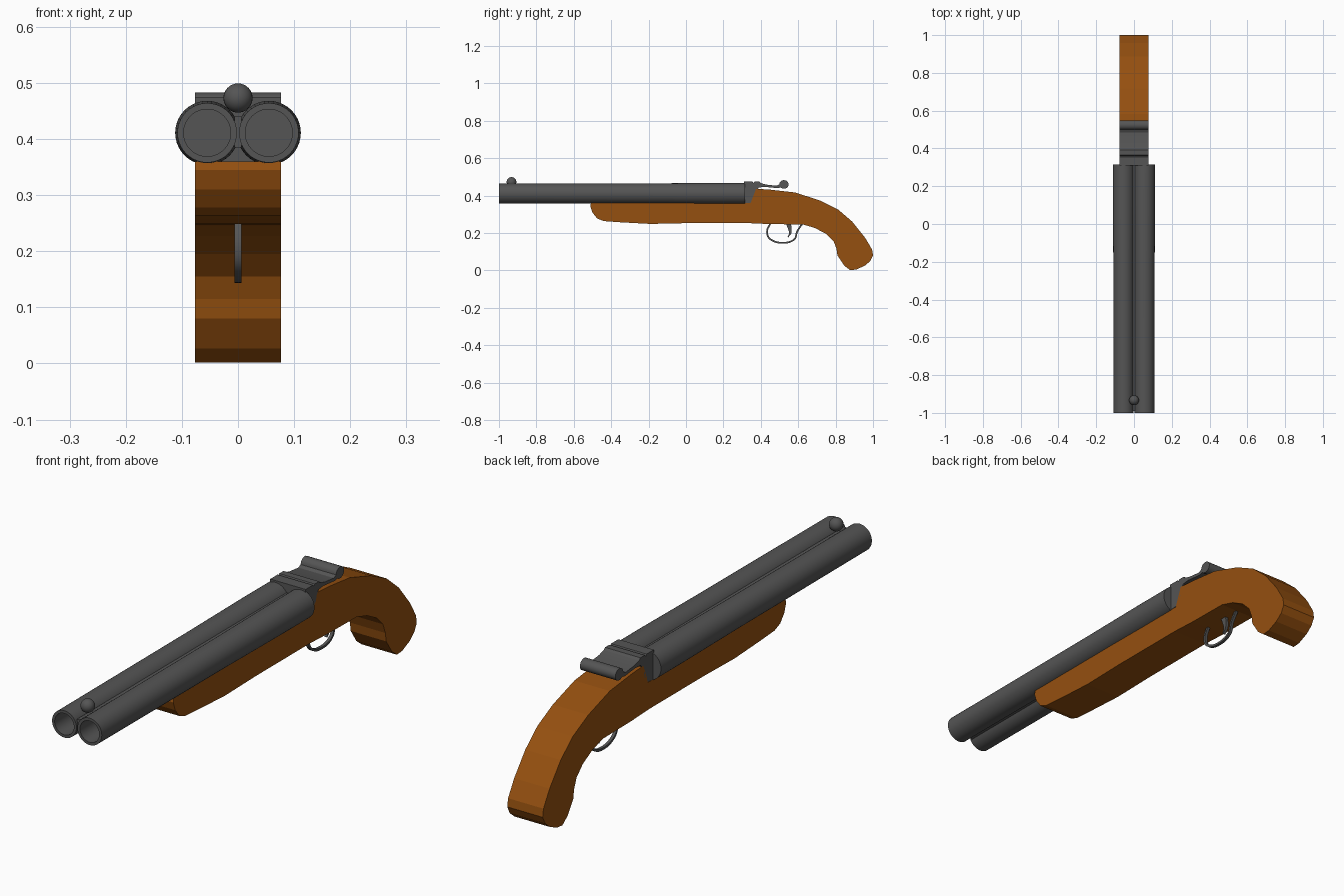
import bpy, bmesh, math
from mathutils import Vector

if "Cube" in bpy.data.objects:
    bpy.data.objects.remove(bpy.data.objects["Cube"])


def material(name, color):
    m = bpy.data.materials.new(name)
    m.diffuse_color = (*color, 1)
    m.use_nodes = True
    m.node_tree.nodes["Principled BSDF"].inputs["Base Color"].default_value = m.diffuse_color
    return m


WOOD = material("wood", (0.30, 0.08, 0.005))
STEEL = material("steel", (0.09, 0.09, 0.09))


def finish(name, bm, mat, smooth=None):
    bmesh.ops.recalc_face_normals(bm, faces=bm.faces)
    me = bpy.data.meshes.new(name)
    bm.to_mesh(me)
    bm.free()
    me.materials.append(mat)
    ob = bpy.data.objects.new(name, me)
    bpy.context.collection.objects.link(ob)
    if smooth:
        bpy.ops.object.select_all(action='DESELECT')
        ob.select_set(True)
        bpy.context.view_layer.objects.active = ob
        bpy.ops.object.shade_smooth_by_angle(angle=math.radians(smooth))
    return ob


def prism(name, profile, half_width, mat, smooth=None):
    """Extrude a (y, z) side profile across x."""
    bm = bmesh.new()
    face = bm.faces.new([bm.verts.new((-half_width, y, z)) for y, z in profile])
    out = bmesh.ops.extrude_face_region(bm, geom=[face])
    verts = [v for v in out["geom"] if isinstance(v, bmesh.types.BMVert)]
    bmesh.ops.translate(bm, verts=verts, vec=(2 * half_width, 0, 0))
    return finish(name, bm, mat, smooth)


def smooth_path(pts, steps=4):
    """Catmull-Rom through the points."""
    p = [Vector(q) for q in pts]
    p = [2 * p[0] - p[1]] + p + [2 * p[-1] - p[-2]]
    out = []
    for a, b, c, d in zip(p, p[1:], p[2:], p[3:]):
        for i in range(steps):
            t = i / steps
            out.append(0.5 * (2 * b + (c - a) * t + (2 * a - 5 * b + 4 * c - d) * t * t
                              + (3 * b - a - 3 * c + d) * t ** 3))
    return out + [p[-2]]


def ribbon(name, pts, thick, half_width):
    """Thin bent strip; thick = (start, end) half thickness."""
    path = smooth_path(pts)
    left, right = [], []
    for i, q in enumerate(path):
        t = (path[min(i + 1, len(path) - 1)] - path[max(i - 1, 0)]).normalized()
        w = thick[0] + (thick[1] - thick[0]) * i / (len(path) - 1)
        n = Vector((-t.y, t.x)) * w
        left.append(q + n)
        right.append(q - n)
    prism(name, left + right[::-1], half_width, STEEL, 40)


# Wooden stock: fore-end, wrist and curved pistol grip
prism("stock", [
    (-0.508, 0.36), (-0.512, 0.345), (-0.50, 0.31), (-0.475, 0.278), (-0.44, 0.264),
    (-0.34, 0.257), (-0.19, 0.249), (0.0, 0.253), (0.34, 0.253), (0.45, 0.248),
    (0.626, 0.246), (0.69, 0.227), (0.75, 0.195), (0.79, 0.155), (0.805, 0.115),
    (0.81, 0.08), (0.845, 0.027), (0.877, 0.002), (0.91, 0.005), (0.955, 0.025),
    (0.985, 0.05), (1.0, 0.08), (0.995, 0.112), (0.957, 0.176), (0.888, 0.262),
    (0.813, 0.326), (0.717, 0.374), (0.583, 0.417), (0.45, 0.432), (0.375, 0.437),
    (0.345, 0.36)], 0.077, WOOD)


# Pair of hollow barrels, slightly tapered towards the muzzle
def barrel(name, x):
    bm = bmesh.new()
    n = 40
    section = [(0.042, 0.28), (0.042, -1.0), (0.053, -1.0), (0.0545, -0.2),
               (0.057, 0.15), (0.057, 0.315)]
    rings = [[bm.verts.new((x + r * math.cos(2 * math.pi * i / n), y,
                            0.411 + r * math.sin(2 * math.pi * i / n)))
              for i in range(n)] for r, y in section]
    for a, b in zip(rings, rings[1:]):
        for i in range(n):
            bm.faces.new((a[i], a[(i + 1) % n], b[(i + 1) % n], b[i]))
    bm.faces.new(rings[0])
    bm.faces.new(rings[-1])
    finish(name, bm, STEEL, 40)


barrel("barrel_left", -0.055)
barrel("barrel_right", 0.055)

# Rib filling the seam between the barrels
prism("barrel_rib", [(-0.99, 0.385), (0.31, 0.385), (0.31, 0.44), (-0.99, 0.44)],
      0.006, STEEL)

# Bead sight
bm = bmesh.new()
bmesh.ops.create_uvsphere(bm, u_segments=24, v_segments=16, radius=0.026)
bmesh.ops.translate(bm, verts=bm.verts, vec=(0, -0.933, 0.473))
finish("bead_sight", bm, STEEL, 40)

# Breech block with grooved top, tail and rolled rear lip
roll = [(0.524 + 0.025 * math.cos(math.radians(a)), 0.460 + 0.023 * math.sin(math.radians(a)))
        for a in range(180, -136, -21)]
prism("breech_block", [
    (0.31, 0.36), (0.31, 0.475), (0.355, 0.475), (0.36, 0.468), (0.366, 0.475),
    (0.393, 0.475), (0.40, 0.467), (0.43, 0.459), (0.485, 0.453)] + roll + [
    (0.49, 0.440), (0.42, 0.447), (0.39, 0.444), (0.378, 0.425), (0.372, 0.395),
    (0.345, 0.362)], 0.077, STEEL, 30)

# Trigger guard and trigger
ribbon("trigger_guard", [(0.452, 0.252), (0.434, 0.215), (0.442, 0.176), (0.485, 0.151),
                         (0.545, 0.150), (0.583, 0.171), (0.594, 0.208), (0.622, 0.25)],
       (0.0045, 0.0045), 0.006)
ribbon("trigger", [(0.545, 0.26), (0.555, 0.225), (0.557, 0.20), (0.545, 0.178)],
       (0.014, 0.002), 0.006)
